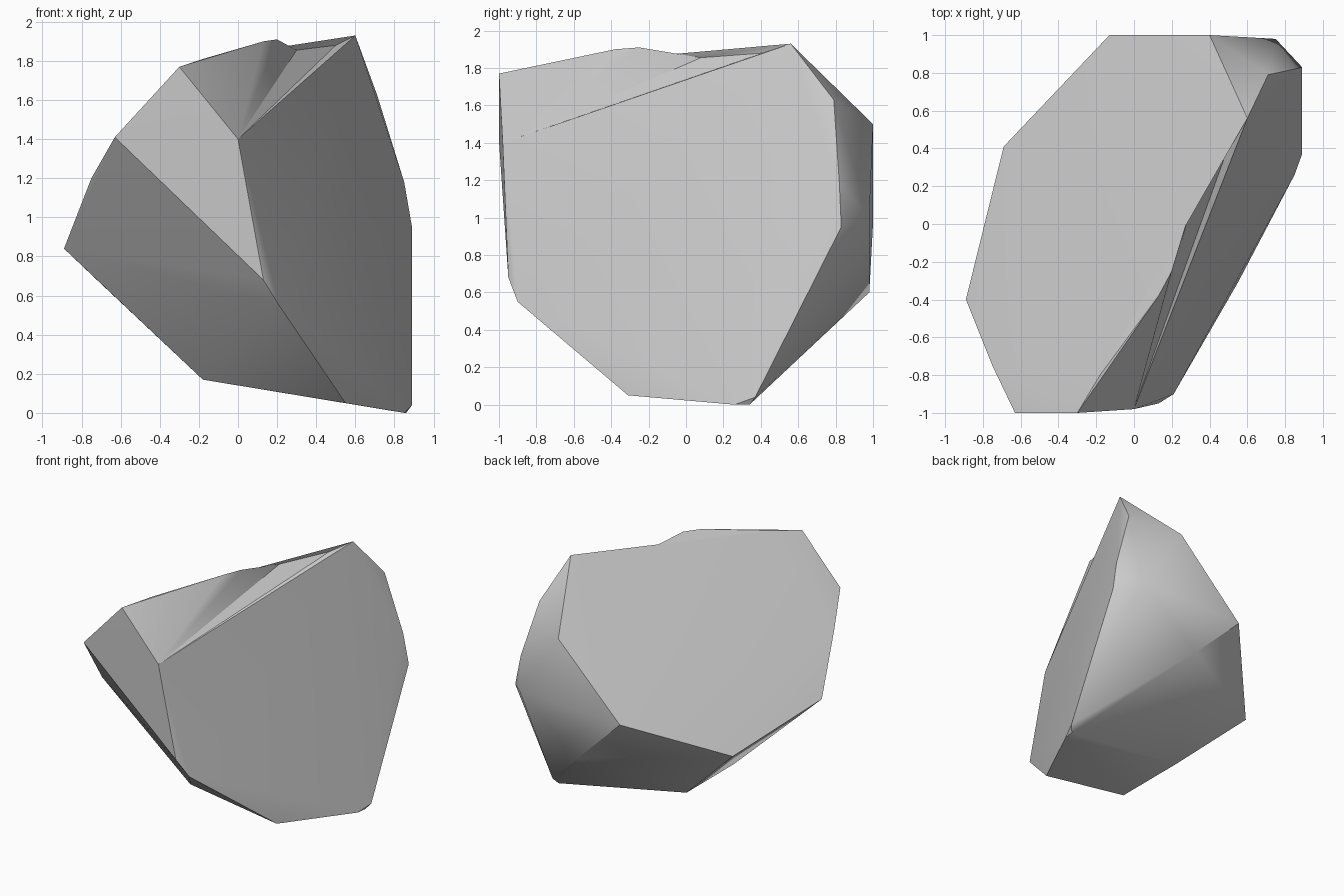
import bpy, bmesh, math
from mathutils import Vector

if "Cube" in bpy.data.objects:
    bpy.data.objects.remove(bpy.data.objects["Cube"])

# Corner points of the chipped boulder
LEFT = [(-.89, -.4, .84), (-.69, .41, .65), (-.63, -1, 1.41), (-.75, -.75, 1.2)]
FRONT = [(-.3, -1, 1.77), (0, -.98, 1.4), (.13, -.95, .68), (.21, -.9, .55)]
BASE = [(-.18, -.33, .17), (-.18, .25, .17), (.37, -.56, .27), (.55, -.31, .05),
        (.85, .26, 0), (.86, .34, 0), (.89, .37, .04)]
BACK = [(-.13, 1, .97), (.4, 1, 1.5), (.25, .98, .6), (.75, .98, 1.0)]
RIGHT = [(.85, .82, 1.18), (.89, .83, .95), (.71, .79, 1.63)]
RIDGE_A, RIDGE_B = (.2, -.25, 1.91), (.6, .56, 1.93)
RIDGE = [(-.18, -.8, 1.81), (.13, -.38, 1.9), RIDGE_A, RIDGE_B]

# Solid wrapped around the corners
bm = bmesh.new()
for p in LEFT + FRONT + BASE + BACK + RIGHT + RIDGE:
    bm.verts.new(p)
res = bmesh.ops.convex_hull(bm, input=bm.verts[:])
bmesh.ops.delete(bm, geom=[v for v in bm.verts if not v.link_faces], context='VERTS')


def find_vert(p):
    return min(bm.verts, key=lambda v: (v.co - Vector(p)).length)


def chip(a, b, p):
    """Split the edge a-b and move the new corner to p."""
    edge = bm.edges.get((find_vert(a), find_vert(b)))
    if edge:
        new = bmesh.ops.subdivide_edges(bm, edges=[edge], cuts=1)
        v = next(g for g in new['geom_inner'] if isinstance(g, bmesh.types.BMVert))
        v.co = p
        bmesh.ops.triangulate(bm, faces=[f for f in bm.faces if len(f.verts) > 3])


# Chipped saddle along the top ridge
chip(RIDGE_A, RIDGE_B, (.3, .08, 1.855))
chip((.3, .08, 1.855), RIDGE_B, (.5, .41, 1.88))

bmesh.ops.recalc_face_normals(bm, faces=bm.faces[:])
mesh = bpy.data.meshes.new("boulder")
bm.to_mesh(mesh)
bm.free()
rock = bpy.data.objects.new("boulder", mesh)
bpy.context.collection.objects.link(rock)
bpy.context.view_layer.objects.active = rock
rock.select_set(True)
bpy.ops.object.shade_smooth_by_angle(angle=math.radians(35))
